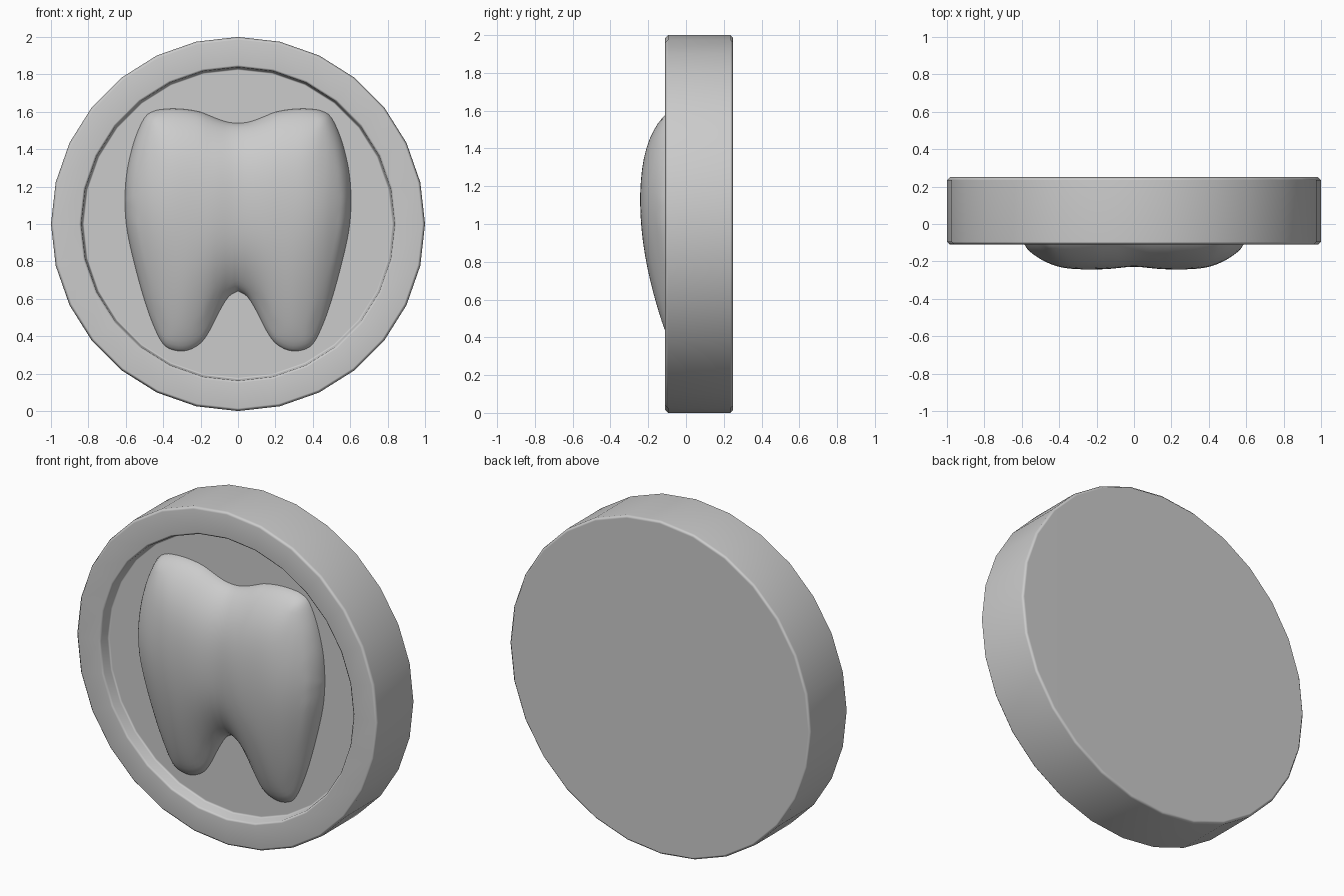
import bpy, bmesh, math
from mathutils import Vector
from mathutils.geometry import intersect_point_line

cube = bpy.data.objects.get("Cube")
if cube:
    bpy.data.objects.remove(cube)

grey = bpy.data.materials.new("plain grey")
grey.use_nodes = True
grey.diffuse_color = (0.6, 0.6, 0.6, 1)
grey.node_tree.nodes["Principled BSDF"].inputs["Base Color"].default_value = (0.6, 0.6, 0.6, 1)


def finish(name, bm, angle):
    bmesh.ops.recalc_face_normals(bm, faces=bm.faces)
    mesh = bpy.data.meshes.new(name)
    bm.to_mesh(mesh)
    bm.free()
    mesh.materials.append(grey)
    obj = bpy.data.objects.new(name, mesh)
    bpy.context.collection.objects.link(obj)
    bpy.ops.object.select_all(action='DESELECT')
    obj.select_set(True)
    bpy.context.view_layer.objects.active = obj
    bpy.ops.object.shade_smooth_by_angle(angle=math.radians(angle))
    return obj


# Round medallion: chamfered rim with a recessed front floor, lathed around y
SIDES = 28
FLOOR = -0.04
rim = [(0.985, 0.25), (1, 0.235), (1, -0.095), (0.985, -0.11),
       (0.85, -0.11), (0.838, -0.1), (0.832, -0.05), (0.822, FLOOR)]
bm = bmesh.new()
rings = []
for r, y in rim:
    angles = [math.tau * i / SIDES for i in range(SIDES)]
    rings.append([bm.verts.new((r * math.sin(a), y, 1 + r * math.cos(a))) for a in angles])
for a, b in zip(rings, rings[1:]):
    for i in range(SIDES):
        j = (i + 1) % SIDES
        bm.faces.new((a[i], a[j], b[j], b[i]))
bm.faces.new(rings[0])
bm.faces.new(rings[-1])
disc = finish("medallion_disc", bm, 60)
disc.modifiers.new("even_shading", 'WEIGHTED_NORMAL').keep_sharp = True


# Tooth relief: half outline as (x, bottom, top), and front depth as (z, y)
half = [(0, .64, 1.54), (.05, .61, 1.545), (.1, .53, 1.56), (.15, .43, 1.58),
        (.2, .36, 1.6), (.27, .322, 1.613), (.34, .322, 1.618), (.4, .355, 1.615),
        (.45, .45, 1.605), (.5, .59, 1.57), (.55, .77, 1.46), (.585, .92, 1.33),
        (.6, 1.02, 1.23), (.606, 1.12, 1.12)]
depth = [(.3, -.11), (.45, -.14), (.6, -.178), (.8, -.218), (1, -.244),
         (1.15, -.25), (1.4, -.23), (1.55, -.2), (1.65, -.17)]


def smooth_path(points, steps):
    """Catmull-Rom curve through the points."""
    p = [Vector(q) for q in points]
    p = [2 * p[0] - p[1]] + p + [2 * p[-1] - p[-2]]
    out = []
    for a, b, c, d in zip(p, p[1:], p[2:], p[3:]):
        for k in range(steps):
            t = k / steps
            out.append(0.5 * (2 * b + (c - a) * t + (2 * a - 5 * b + 4 * c - d) * t ** 2
                              + (3 * b - a - 3 * c + d) * t ** 3))
    return out + [p[-2]]


def front_y(z):
    for (z0, y0), (z1, y1) in zip(depth, depth[1:]):
        if z <= z1:
            return y0 + (y1 - y0) * (z - z0) / (z1 - z0)
    return depth[-1][1]


right = smooth_path(half, 3)
columns = [Vector((-c.x, c.y, c.z)) for c in reversed(right[1:])] + right
outline = [Vector((c.x, c.y)) for c in columns]
outline += [Vector((c.x, c.z)) for c in reversed(columns)]
segments = [(a, b) for a, b in zip(outline, outline[1:]) if (a - b).length > 1e-5]


def edge_distance(p):
    best = 9
    for a, b in segments:
        q, t = intersect_point_line(p, a, b)
        q = a if t < 0 else b if t > 1 else q
        best = min(best, (q.to_2d() - p).length)
    return best


ROWS = 30
ROUND = 0.3
BASE = FLOOR + 0.01
bm = bmesh.new()
grid, inner = [], []
for x, low, high in columns:
    line = []
    for k in range(ROWS + 1):
        z = low + (high - low) * (1 - math.cos(math.pi * k / ROWS)) / 2
        d = edge_distance(Vector((x, z)))
        dome = math.sqrt(max(0, 1 - (1 - min(d / ROUND, 1)) ** 2))
        groove = 0.018 * math.exp(-(x / 0.1) ** 2)
        v = bm.verts.new((x, BASE + (front_y(z) + groove - BASE) * dome, z))
        line.append(v)
        if d > 0.05:
            inner.append(v)
    grid.append(line)
for a, b in zip(grid, grid[1:]):
    for k in range(ROWS):
        bm.faces.new((a[k], b[k], b[k + 1], a[k + 1]))
for i in range(15):
    bmesh.ops.smooth_vert(bm, verts=inner, factor=0.5, use_axis_y=True)
bmesh.ops.remove_doubles(bm, verts=bm.verts, dist=0.0005)
tooth = finish("tooth_relief", bm, 80)
# The open grid has no inside, so face it to the front
if sum(p.normal.y * p.area for p in tooth.data.polygons) > 0:
    tooth.data.flip_normals()
